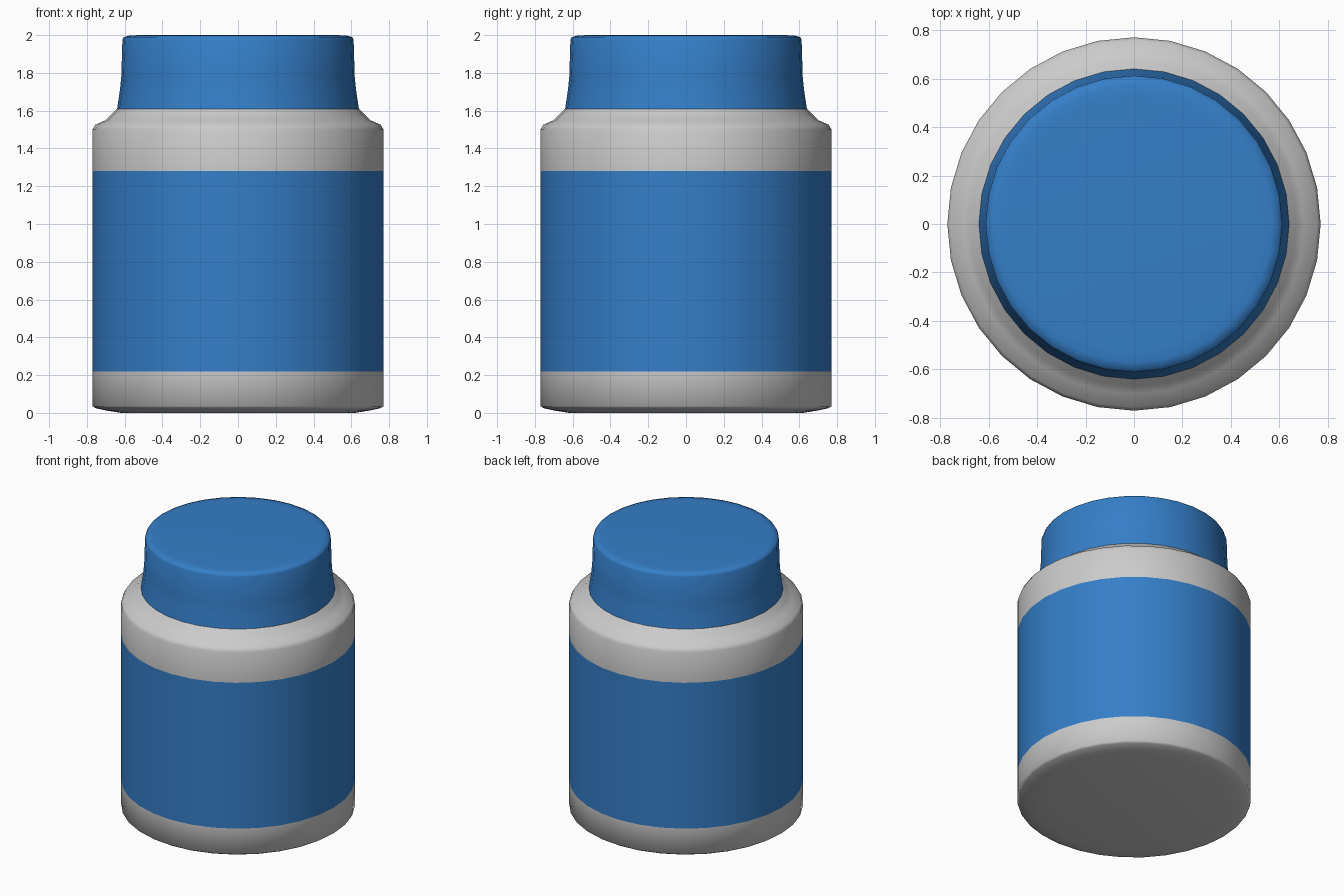
import bpy, bmesh, math

if "Cube" in bpy.data.objects:
    bpy.data.objects.remove(bpy.data.objects["Cube"])

SEGMENTS = 32

blue = bpy.data.materials.new("blue_plastic")
blue.diffuse_color = (0.035, 0.21, 0.58, 1)
blue.use_nodes = True
blue.node_tree.nodes["Principled BSDF"].inputs["Base Color"].default_value = blue.diffuse_color


def lathe(name, profile, material=None):
    """Spin a (radius, height) profile, listed bottom to top, around z."""
    bm = bmesh.new()
    rings = []
    for r, z in profile:
        if r == 0:
            rings.append([bm.verts.new((0, 0, z))] * SEGMENTS)
        else:
            angles = [2 * math.pi * i / SEGMENTS for i in range(SEGMENTS)]
            rings.append([bm.verts.new((r * math.cos(a), r * math.sin(a), z)) for a in angles])
    for low, high in zip(rings, rings[1:]):
        for i in range(SEGMENTS):
            j = (i + 1) % SEGMENTS
            corners = dict.fromkeys((low[i], low[j], high[j], high[i]))
            bm.faces.new(list(corners))
    mesh = bpy.data.meshes.new(name)
    bm.to_mesh(mesh)
    bm.free()
    obj = bpy.data.objects.new(name, mesh)
    bpy.context.collection.objects.link(obj)
    if material:
        mesh.materials.append(material)
    bpy.ops.object.select_all(action='DESELECT')
    obj.select_set(True)
    bpy.context.view_layer.objects.active = obj
    bpy.ops.object.shade_smooth_by_angle(angle=math.radians(75))
    return obj


# Grey base with a softened bottom edge
lathe("jar_base", [(0, 0), (0.62, 0.0), (0.70, 0.013), (0.755, 0.025),
                   (0.77, 0.035), (0.77, 0.22)])

# Blue band wrapped around the body
lathe("label_band", [(0.77, 0.22), (0.77, 1.28)], blue)

# Grey shoulder stepping in to the neck
lathe("jar_shoulder", [(0.77, 1.28), (0.77, 1.50), (0.757, 1.525), (0.70, 1.55),
                       (0.67, 1.58), (0.64, 1.61)])

# Blue cap, slightly flared at its foot
lathe("cap", [(0.64, 1.61), (0.625, 1.71), (0.618, 1.78), (0.612, 1.975),
              (0.605, 1.99), (0.57, 1.998), (0.52, 2.0), (0, 2.0)], blue)
